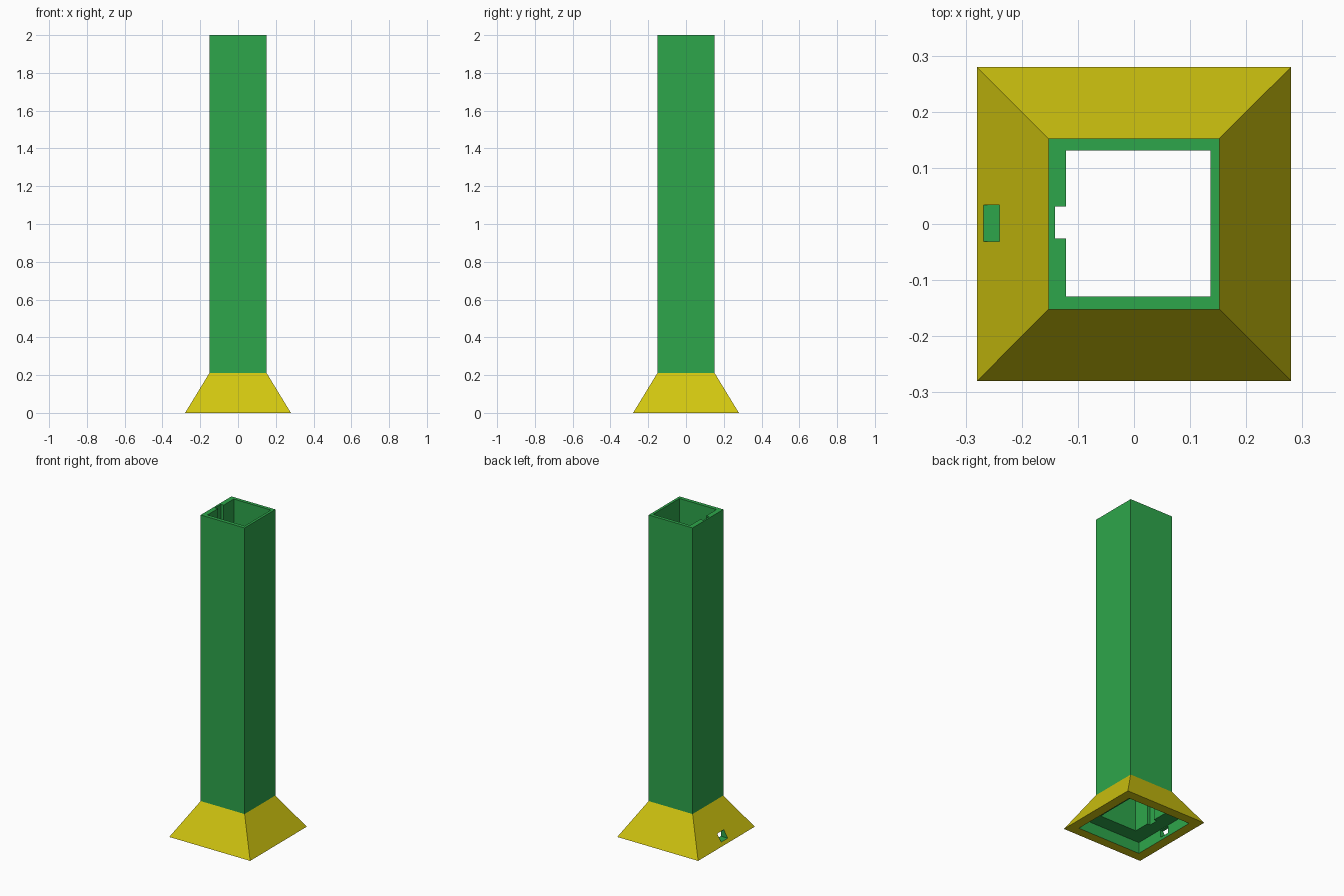
import bpy, bmesh

if "Cube" in bpy.data.objects:
    bpy.data.objects.remove(bpy.data.objects["Cube"])


def material(name, rgb):
    m = bpy.data.materials.new(name)
    m.diffuse_color = (*rgb, 1)
    m.use_nodes = True
    m.node_tree.nodes["Principled BSDF"].inputs["Base Color"].default_value = m.diffuse_color
    return m


green = material("green", (0.027, 0.381, 0.070))
yellow = material("yellow", (0.638, 0.565, 0.005))


def make_object(name, bm):
    bmesh.ops.recalc_face_normals(bm, faces=bm.faces)
    mesh = bpy.data.meshes.new(name)
    bm.to_mesh(mesh)
    bm.free()
    ob = bpy.data.objects.new(name, mesh)
    bpy.context.collection.objects.link(ob)
    return ob


def stacked_squares(name, levels):
    """Solid through square sections given as (half width, z)."""
    bm = bmesh.new()
    rings = [[bm.verts.new((sx * h, sy * h, z))
              for sx, sy in ((-1, -1), (1, -1), (1, 1), (-1, 1))]
             for h, z in levels]
    for a, b in zip(rings, rings[1:]):
        for i in range(4):
            j = (i + 1) % 4
            bm.faces.new((a[i], a[j], b[j], b[i]))
    bm.faces.new(rings[0])
    bm.faces.new(rings[-1])
    return make_object(name, bm)


def cut_box(target, name, x, y, z):
    """Subtract a box given by its ranges on each axis."""
    bm = bmesh.new()
    bmesh.ops.create_cube(bm, size=1)
    for v in bm.verts:
        v.co = [r[0] if c < 0 else r[1] for c, r in zip(v.co, (x, y, z))]
    cutter = make_object(name, bm)
    cutter.hide_render = True
    mod = target.modifiers.new(name, 'BOOLEAN')
    mod.operation = 'DIFFERENCE'
    mod.solver = 'EXACT'
    mod.object = cutter
    bpy.context.view_layer.objects.active = target
    bpy.ops.object.modifier_apply(modifier=name)
    bpy.data.objects.remove(cutter)


# Square post standing on a flared skirt
post = stacked_squares("post_with_flared_base",
                       [(0.28, 0), (0.152, 0.21), (0.152, 2)])

# Recess under the skirt, bore, groove in the thick wall, and side slot
cut_box(post, "base_recess", (-0.22, 0.22), (-0.22, 0.22), (-0.1, 0.07))
cut_box(post, "bore", (-0.121, 0.136), (-0.129, 0.131), (-0.1, 2.1))
cut_box(post, "groove", (-0.141, -0.10), (-0.026, 0.031), (-0.1, 2.1))
cut_box(post, "side_slot", (-0.35, -0.20), (-0.031, 0.034), (0.02, 0.066))

# Yellow on the sloped skirt and its bottom rim, green elsewhere
post.data.materials.clear()
post.data.materials.append(green)
post.data.materials.append(yellow)
for p in post.data.polygons:
    sloped = 0.1 < p.normal.z < 0.9
    rim = p.center.z < 0.001
    p.material_index = 1 if sloped or rim else 0
